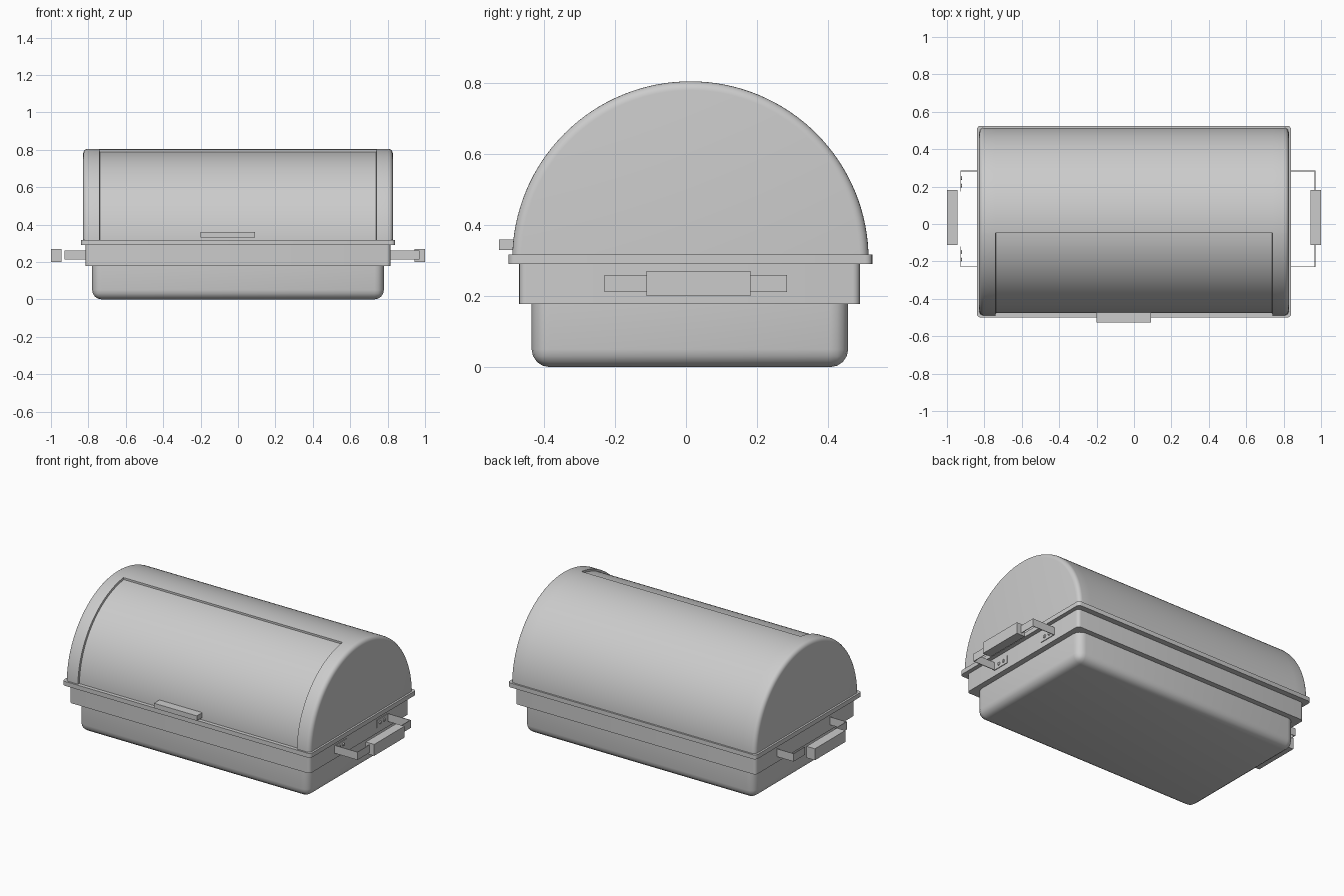
import bpy, bmesh, math
from mathutils import Matrix

cube = bpy.data.objects.get("Cube")
if cube:
    bpy.data.objects.remove(cube, do_unlink=True)

GREY = (0.6, 0.6, 0.6, 1)
steel = bpy.data.materials.new("grey steel")
steel.use_nodes = True
steel.diffuse_color = GREY
steel.node_tree.nodes["Principled BSDF"].inputs["Base Color"].default_value = GREY


def finish(bm, name):
    """Turn a bmesh into a named, smooth-shaded grey object."""
    bmesh.ops.recalc_face_normals(bm, faces=bm.faces)
    mesh = bpy.data.meshes.new(name)
    bm.to_mesh(mesh)
    bm.free()
    mesh.materials.append(steel)
    obj = bpy.data.objects.new(name, mesh)
    bpy.context.collection.objects.link(obj)
    bpy.ops.object.select_all(action="DESELECT")
    obj.select_set(True)
    bpy.context.view_layer.objects.active = obj
    bpy.ops.object.shade_smooth_by_angle(angle=math.radians(35))
    return obj


def add_box(bm, x, y, z):
    """Add a box given (min, max) along each axis."""
    spans = (x, y, z)
    centre = [(a + b) / 2 for a, b in spans]
    size = [b - a for a, b in spans]
    bmesh.ops.create_cube(bm, size=1, matrix=Matrix.Translation(centre) @ Matrix.Diagonal((*size, 1)))


def box(name, x, y, z, radius=0, round_bottom=False):
    """Box with rounded upright corners and optionally a rounded underside."""
    bm = bmesh.new()
    add_box(bm, x, y, z)
    if radius:
        top = z[1] - 1e-4
        edges = []
        for e in bm.edges:
            upright = abs(e.verts[0].co.z - e.verts[1].co.z) > 1e-4
            below = all(v.co.z < top for v in e.verts)
            if upright or (round_bottom and below):
                edges.append(e)
        bmesh.ops.bevel(bm, geom=edges, offset=radius, segments=4, profile=0.5, affect="EDGES")
    return finish(bm, name)


# Body: water tub, food tray and lid rim
box("lower_tub", (-0.78, 0.78), (-0.435, 0.457), (0, 0.18), 0.05, True)
box("tray", (-0.815, 0.815), (-0.47, 0.49), (0.178, 0.292), 0.02)
box("lid_rim", (-0.84, 0.84), (-0.5, 0.525), (0.29, 0.317), 0.02)

# Domed lid: arc sections along x, with a shallow recessed roll door in front
RADIUS, ROUND, HALF, DOOR = 0.502, 0.025, 0.828, 0.74
CENTRE_Y, CENTRE_Z, DEPTH = 0.0125, 0.303, 0.012
door_angle = math.radians(83)          # measured up from the rear
door_angle = math.pi - door_angle
right = [(DOOR - 0.001, 0), (DOOR + 0.001, 0)]
for i in range(6):
    a = math.pi / 2 * i / 5
    right.append((HALF - ROUND + ROUND * math.sin(a), ROUND * (1 - math.cos(a))))
stations = [(-x, inset) for x, inset in reversed(right)] + right
angles = sorted([math.pi * i / 64 for i in range(65)] + [door_angle, door_angle + 0.002])

bm = bmesh.new()
sections = []
for x, inset in stations:
    row = []
    for a in angles:
        r = RADIUS - inset
        if abs(x) < DOOR and a > door_angle + 0.001:
            r -= DEPTH
        row.append(bm.verts.new((x, CENTRE_Y + r * math.cos(a), CENTRE_Z + r * math.sin(a))))
    sections.append(row)
for s, t in zip(sections, sections[1:]):
    for j in range(len(angles) - 1):
        bm.faces.new((s[j], s[j + 1], t[j + 1], t[j]))
    bm.faces.new((s[0], t[0], t[-1], s[-1]))
bm.faces.new(sections[0])
bm.faces.new(sections[-1])
finish(bm, "domed_lid")

# Lid pull on the front
box("lid_pull", (-0.2, 0.09), (-0.527, -0.47), (0.33, 0.36))

# End handles: thin bent strap with bolted flanges, and a block grip
T = 0.004
STRAP_Z = (0.212, 0.26)
MID_Y, REACH = 0.0275, 0.2575


def strap(name, x0):
    bm = bmesh.new()
    x1 = x0 + 0.155
    add_box(bm, (x1 - T, x1), (MID_Y - REACH, MID_Y + REACH), STRAP_Z)
    for side in (-1, 1):
        outer = MID_Y + side * REACH
        leg = sorted((outer, outer - side * T))
        flange = sorted((outer, outer - side * 0.11))
        add_box(bm, (x0, x1), leg, STRAP_Z)
        add_box(bm, (x0, x0 + T), flange, STRAP_Z)
        for step in (0.04, 0.08):
            spot = Matrix.Translation((x0 + T + 0.002, outer - side * step, sum(STRAP_Z) / 2))
            bmesh.ops.create_cone(bm, cap_ends=True, segments=12, radius1=0.011, radius2=0.008,
                                  depth=0.006, matrix=spot @ Matrix.Rotation(math.pi / 2, 4, "Y"))
    return finish(bm, name)


strap("left_handle_strap", 0.815)
strap("right_handle_strap", -0.928)
box("left_handle_grip", (0.943, 1.0), (-0.112, 0.182), (0.2, 0.27))
box("right_handle_grip", (-1.0, -0.943), (-0.112, 0.182), (0.2, 0.27))
